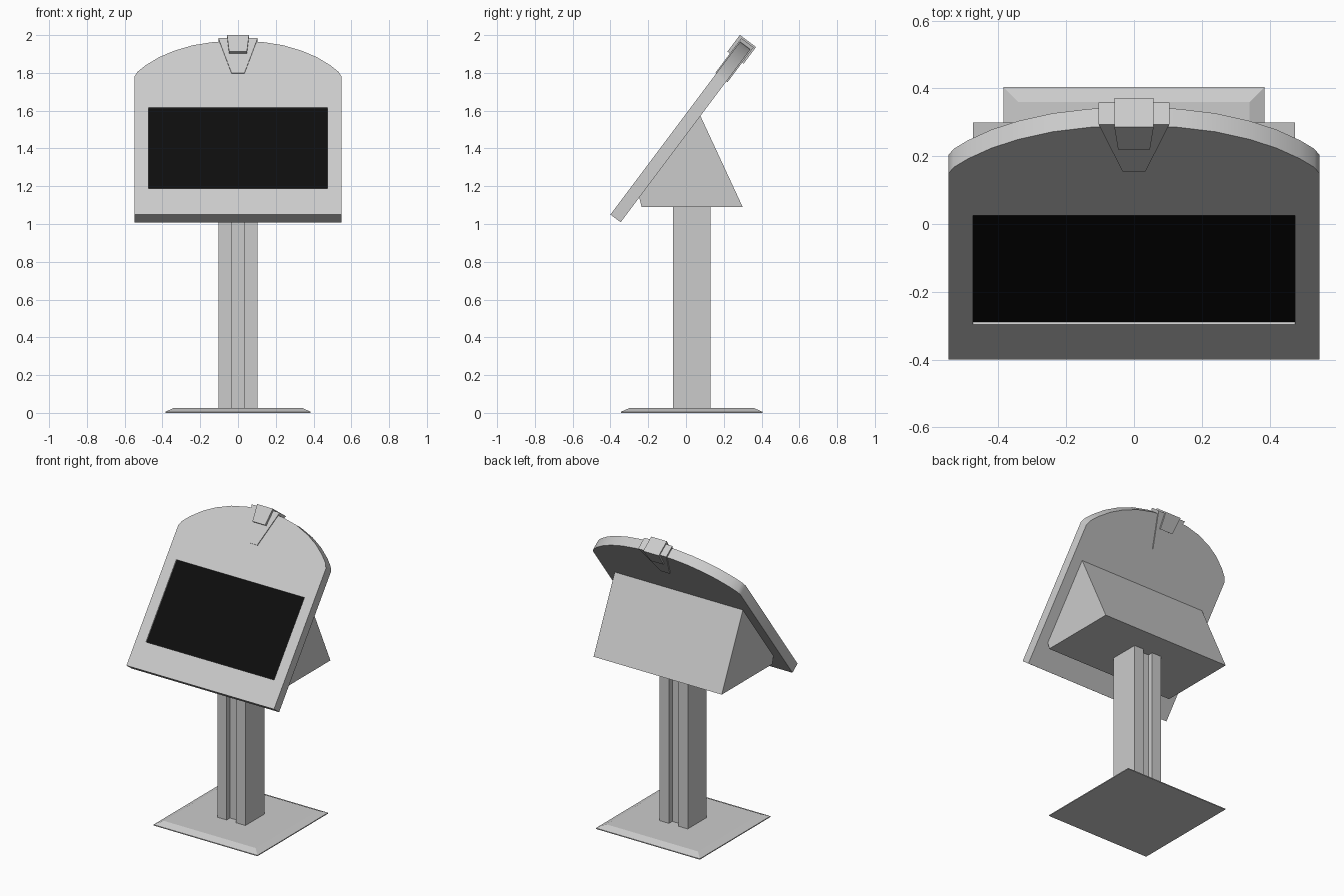
import bpy, bmesh, math
from mathutils import Matrix

cube = bpy.data.objects.get("Cube")
if cube:
    bpy.data.objects.remove(cube, do_unlink=True)


def material(name, value):
    mat = bpy.data.materials.new(name)
    mat.use_nodes = True
    colour = (value, value, value, 1)
    mat.diffuse_color = colour
    mat.node_tree.nodes["Principled BSDF"].inputs["Base Color"].default_value = colour
    return mat


grey = material("light grey metal", 0.6)
black = material("black screen", 0.004)


def prism(name, outline, low, high, matrix=Matrix(), taper=0):
    """Extrude an outline along local z; taper pulls the upper outline inward."""
    bm = bmesh.new()
    lower = [bm.verts.new((x, y, low)) for x, y in outline]
    upper = [bm.verts.new((x - math.copysign(taper, x), y - math.copysign(taper, y), high))
             for x, y in outline]
    bm.faces.new(lower)
    bm.faces.new(upper)
    for i in range(len(outline)):
        j = (i + 1) % len(outline)
        bm.faces.new((lower[i], lower[j], upper[j], upper[i]))
    bmesh.ops.recalc_face_normals(bm, faces=bm.faces)
    mesh = bpy.data.meshes.new(name)
    bm.to_mesh(mesh)
    bm.free()
    obj = bpy.data.objects.new(name, mesh)
    obj.matrix_world = matrix
    bpy.context.collection.objects.link(obj)
    mesh.materials.append(grey)
    return obj


def mirrored(points):
    """Close a right-hand outline with its mirror image."""
    return points + [(-x, y) for x, y in reversed(points) if x > 0]


# Floor plate with sloping rim
centre = Matrix.Translation((0, 0.03, 0))
plate = [(-0.385, -0.374), (0.385, -0.374), (0.385, 0.374), (-0.385, 0.374)]
prism("base_lip", plate, 0, 0.006, centre)
prism("base_plate", plate, 0.006, 0.026, centre, taper=0.045)

# Column with a groove down front and back
half = [(0.035, -0.065), (0.035, -0.1), (0.104, -0.1),
        (0.104, 0.1), (0.035, 0.1), (0.035, 0.065)]
prism("column", mirrored(half), 0.02, 1.1, centre)

# Wedge housing, its side profile extruded across x
across = Matrix(((0, 0, 1, 0), (1, 0, 0, 0), (0, 1, 0, 0), (0, 0, 0, 1)))
wedge = [(-0.235, 1.09), (0.3, 1.09), (0.075, 1.575), (0.06, 1.57), (-0.25, 1.15)]
prism("wedge_housing", wedge, -0.475, 0.475, across)

# Tilted panel: local y runs up the face, local z points out of it
tilt = Matrix.Translation((0, -0.4, 1.05)) @ Matrix.Rotation(math.atan2(0.8, 0.6), 4, "X")
edge = [(0.547, 0), (0.547, 0.915), (0.532, 0.945), (0.49, 0.987), (0.42, 1.04),
        (0.34, 1.083), (0.24, 1.12), (0.13, 1.142), (0, 1.15)]
panel = prism("panel", mirrored(edge), -0.068, 0, tilt)

# Recess for the screen
depth = 0.009
window = mirrored([(0.475, 0.172), (0.475, 0.708)])
cutter = prism("screen_cutter", window, -depth, 0.05, tilt)
cutter.hide_render = True
cut = panel.modifiers.new("recess", "BOOLEAN")
cut.operation = "DIFFERENCE"
cut.solver = "EXACT"
cut.object = cutter
bpy.context.view_layer.objects.active = panel
panel.select_set(True)
bpy.ops.object.modifier_apply(modifier=cut.name)
bpy.data.objects.remove(cutter, do_unlink=True)

# Recess floor is the black screen
panel.data.materials.clear()
for mat in (grey, black):
    panel.data.materials.append(mat)
for face in panel.data.polygons:
    floor = abs(face.center.z + depth) < 0.001 and abs(face.normal.z) > 0.9
    face.material_index = 1 if floor else 0
bpy.ops.object.shade_smooth_by_angle(angle=math.radians(28))

# Clip wrapped over the top edge
prism("clip_bracket", mirrored([(0.034, 0.933), (0.104, 1.163)]), -0.075, 0.006, tilt)
prism("clip_block", mirrored([(0.047, 1.062), (0.058, 1.172)]), -0.085, 0.022, tilt)
